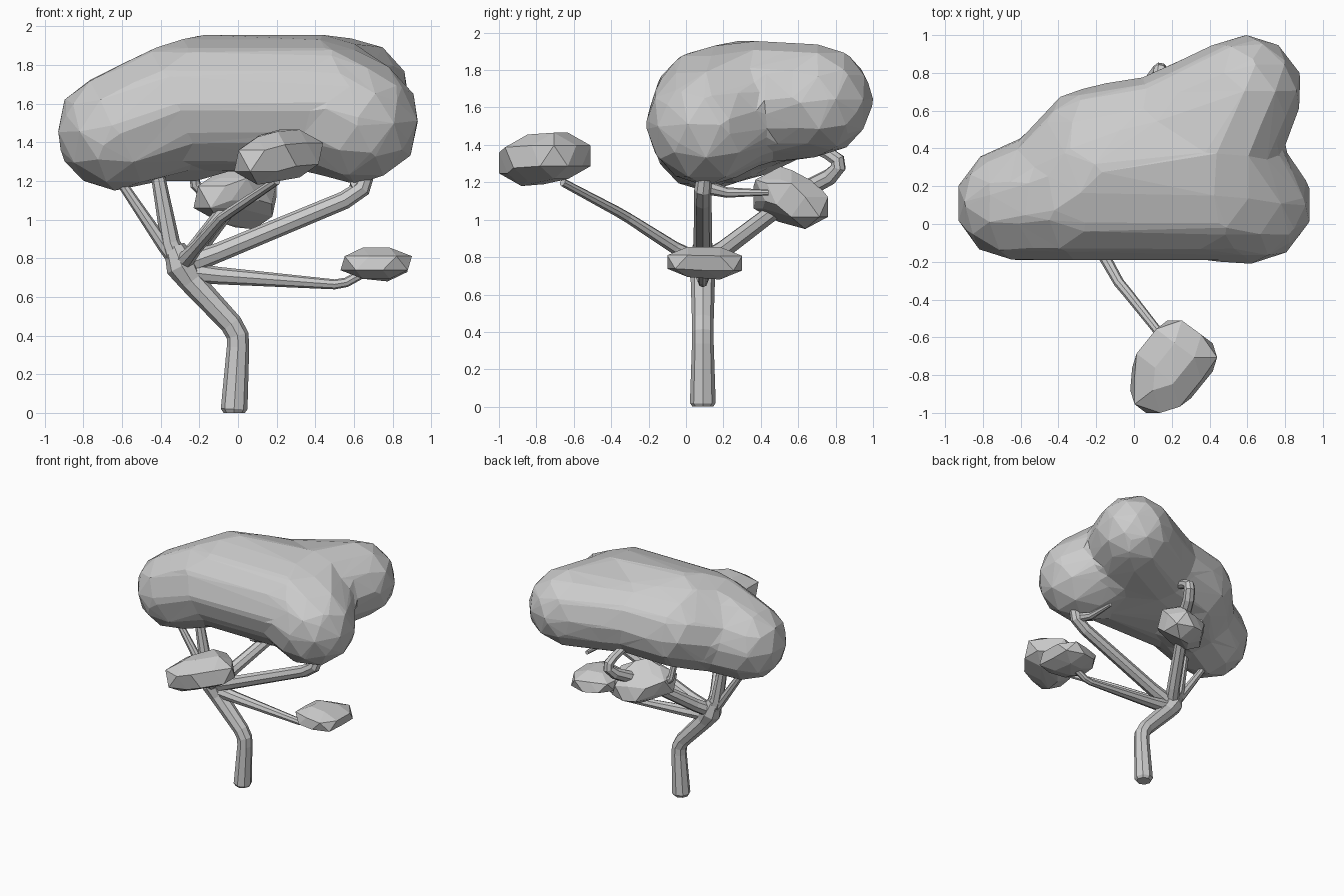
import bpy, bmesh
from mathutils import Matrix


def bake(ob):
    """Replace an object by its evaluated mesh, flat shaded."""
    dg = bpy.context.evaluated_depsgraph_get()
    mesh = bpy.data.meshes.new_from_object(ob.evaluated_get(dg))
    name = ob.name
    bpy.data.objects.remove(ob)
    new = bpy.data.objects.new(name, mesh)
    bpy.context.collection.objects.link(new)
    for p in mesh.polygons:
        p.use_smooth = False
    return new


def fit(mesh, lo, hi):
    """Stretch a mesh to the given bounding box."""
    for a in range(3):
        vals = [v.co[a] for v in mesh.vertices]
        m, s = min(vals), max(vals) - min(vals)
        for v in mesh.vertices:
            v.co[a] = lo[a] + (v.co[a] - m) / s * (hi[a] - lo[a])


def hulls(name, groups, sub):
    """Each group of balls (x, y, z, r) becomes one convex lump."""
    bm = bmesh.new()
    for group in groups:
        verts = []
        for x, y, z, r in group:
            ball = bmesh.new()
            bmesh.ops.create_icosphere(ball, subdivisions=sub, radius=r,
                                       matrix=Matrix.Translation((x, y, z)))
            verts += [bm.verts.new(v.co) for v in ball.verts]
            ball.free()
        bmesh.ops.convex_hull(bm, input=verts)
    bmesh.ops.delete(bm, geom=[v for v in bm.verts if not v.link_faces], context='VERTS')
    bmesh.ops.recalc_face_normals(bm, faces=bm.faces)
    mesh = bpy.data.meshes.new(name)
    bm.to_mesh(mesh)
    bm.free()
    ob = bpy.data.objects.new(name, mesh)
    bpy.context.collection.objects.link(ob)
    return ob


def branch(name, pts):
    """Eight-sided tapering tube through points (x, y, z, r)."""
    cu = bpy.data.curves.new(name, 'CURVE')
    cu.dimensions = '3D'
    cu.bevel_depth = 1
    cu.bevel_resolution = 2
    cu.use_fill_caps = True
    sp = cu.splines.new('POLY')
    sp.points.add(len(pts) - 1)
    for p, (x, y, z, r) in zip(sp.points, pts):
        p.co = (x, y, z, 1)
        p.radius = r
    ob = bpy.data.objects.new(name, cu)
    bpy.context.collection.objects.link(ob)
    bpy.context.view_layer.update()
    return bake(ob)


# Main crown: overlapping lumps fused, then reduced to facets
left = (-0.62, 0.10, 1.45, 0.31)
neck = (-0.40, 0.20, 1.50, 0.31)
front_l = (-0.30, 0.13, 1.58, 0.34)
front_r = (0.42, 0.13, 1.58, 0.34)
top_l = (-0.20, 0.28, 1.62, 0.33)
top_r = (0.42, 0.35, 1.62, 0.33)
belly = (-0.20, 0.27, 1.50, 0.31)
back_l = (-0.20, 0.42, 1.57, 0.31)
back_m = (0.15, 0.49, 1.60, 0.30)
right = (0.60, 0.10, 1.50, 0.33)
rear = (0.58, 0.70, 1.63, 0.30)
crown = hulls("crown", [(left, neck, front_l),
                        (neck, belly, front_l, top_l, back_l),
                        (front_l, front_r, top_l, top_r, back_l, back_m),
                        (front_r, top_r, right),
                        (back_m, top_r, rear)], 2)
m = crown.modifiers.new("fuse", 'REMESH')
m.mode = 'VOXEL'
m.voxel_size = 0.035
m = crown.modifiers.new("soften", 'SMOOTH')
m.iterations = 3
m = crown.modifiers.new("facet", 'DECIMATE')
m.ratio = 0.035
bpy.context.view_layer.update()
crown = bake(crown)
fit(crown.data, (-0.93, -0.21, 1.15), (0.93, 1.0, 1.955))

# Small leaf clumps
clumps = {
    "front_clump": ([(0.10, -0.87, 1.30, 0.13), (0.11, -0.76, 1.31, 0.13),
                     (0.21, -0.64, 1.34, 0.13), (0.31, -0.71, 1.34, 0.13), (0.2, -0.84, 1.33, 0.13)],
                    (-0.02, -1.0, 1.18), (0.44, -0.51, 1.465)),
    "right_clump": ([(0.65, 0.02, 0.77, 0.12), (0.66, 0.14, 0.77, 0.12), (0.77, 0.16, 0.76, 0.13),
                     (0.78, 0.0, 0.77, 0.12)],
                    (0.53, -0.1, 0.68), (0.9, 0.3, 0.855)),
    "back_clump": ([(-0.10, 0.50, 1.11, 0.13), (0.0, 0.51, 1.15, 0.13), (0.06, 0.56, 1.13, 0.13),
                    (0.07, 0.62, 1.06, 0.12), (-0.02, 0.6, 1.07, 0.12)],
                   (-0.23, 0.36, 0.95), (0.2, 0.76, 1.285)),
}
for name, (balls, lo, hi) in clumps.items():
    fit(hulls(name, [balls], 1).data, lo, hi)

# Trunk and branches
branch("trunk", [(-0.02, 0.09, 0.0, 0.055), (-0.02, 0.09, 0.02, 0.069),
                 (0.0, 0.09, 0.34, 0.058), (-0.002, 0.09, 0.40, 0.058), (-0.035, 0.09, 0.46, 0.058),
                 (-0.24, 0.09, 0.68, 0.065), (-0.29, 0.09, 0.76, 0.085),
                 (-0.33, 0.09, 0.86, 0.055)])
branch("left_branch", [(-0.31, 0.09, 0.78, 0.045), (-0.38, 0.09, 0.86, 0.035), (-0.63, 0.09, 1.23, 0.024)])
branch("upright_branch", [(-0.31, 0.09, 0.78, 0.06), (-0.35, 0.09, 0.88, 0.05),
                          (-0.42, 0.09, 1.26, 0.035)])
branch("front_branch", [(-0.29, 0.08, 0.77, 0.05), (-0.22, -0.06, 0.85, 0.034),
                        (-0.08, -0.31, 1.01, 0.028), (-0.03, -0.37, 1.045, 0.027),
                        (0.2, -0.66, 1.2, 0.022)])
branch("right_branch", [(-0.29, 0.09, 0.76, 0.06), (-0.1, 0.09, 0.83, 0.05),
                        (0.55, 0.09, 1.10, 0.047), (0.64, 0.09, 1.16, 0.046), (0.67, 0.1, 1.25, 0.04)])
branch("right_twig", [(0.62, 0.07, 1.19, 0.04), (0.61, 0.14, 1.165, 0.035), (0.6, 0.22, 1.145, 0.028),
                      (0.6, 0.44, 1.145, 0.015)])
branch("low_branch", [(-0.28, 0.09, 0.73, 0.055), (-0.1, 0.09, 0.71, 0.045),
                      (0.5, 0.09, 0.665, 0.026), (0.56, 0.09, 0.675, 0.025), (0.64, 0.09, 0.72, 0.025)])
branch("back_branch", [(-0.29, 0.09, 0.77, 0.055), (-0.22, 0.2, 0.84, 0.05), (-0.03, 0.53, 1.09, 0.045)])
branch("back_loop", [(0.02, 0.58, 1.13, 0.05), (0.11, 0.77, 1.23, 0.045), (0.14, 0.815, 1.28, 0.042),
                     (0.14, 0.81, 1.32, 0.04), (0.13, 0.76, 1.355, 0.036), (0.1, 0.62, 1.42, 0.032)])
branch("side_loop", [(-0.08, 0.52, 1.1, 0.035), (-0.18, 0.52, 1.14, 0.03),
                     (-0.22, 0.51, 1.18, 0.028), (-0.24, 0.48, 1.33, 0.025)])
